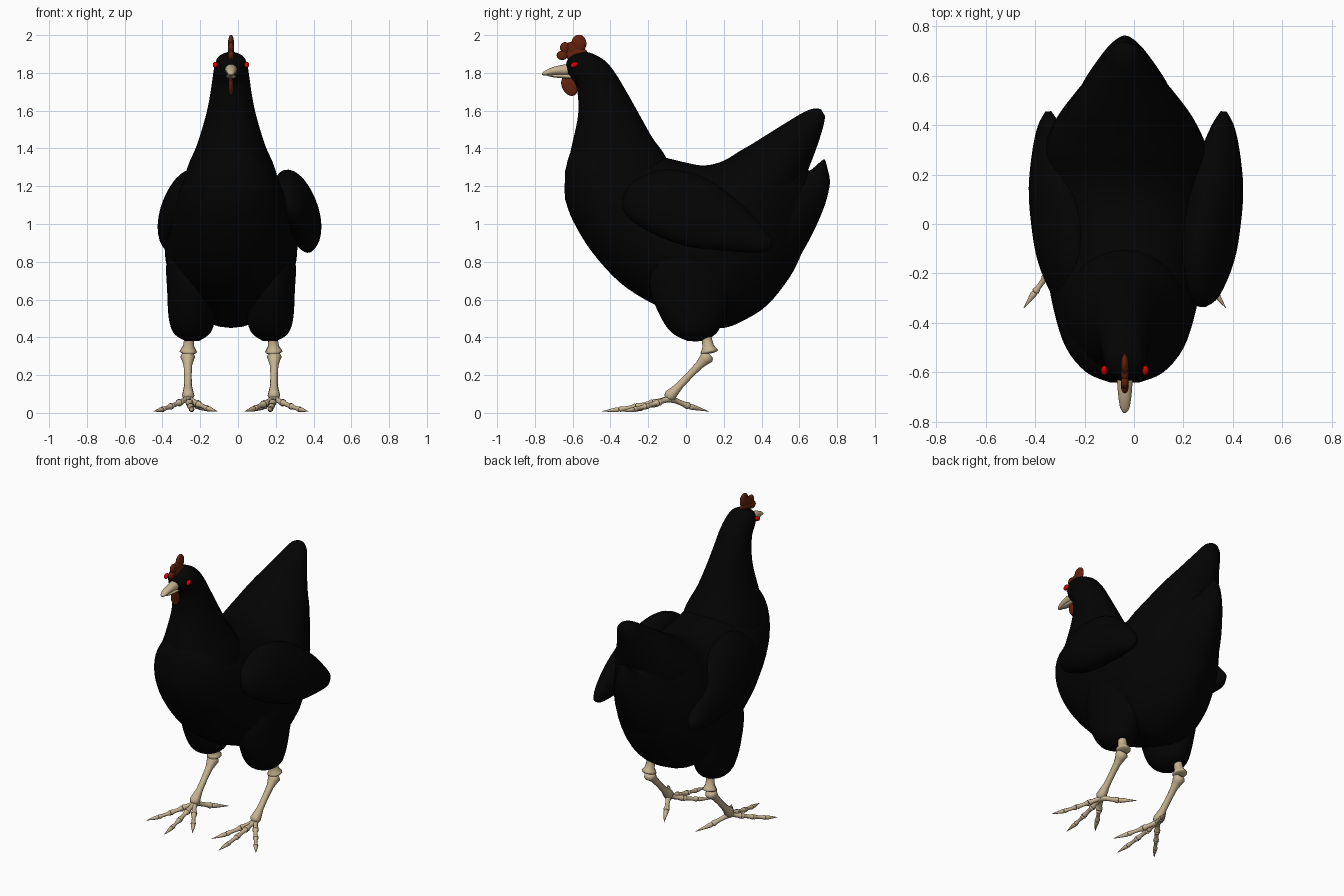
import bpy, bmesh, math
from mathutils import Vector as V

if "Cube" in bpy.data.objects:
    bpy.data.objects.remove(bpy.data.objects["Cube"])

CX = -0.037  # midline of the bird


def material(name, rgb):
    m = bpy.data.materials.new(name)
    m.use_nodes = True
    m.diffuse_color = (*rgb, 1)
    bsdf = next(n for n in m.node_tree.nodes if n.type == "BSDF_PRINCIPLED")
    bsdf.inputs["Base Color"].default_value = (*rgb, 1)
    bsdf.inputs["Roughness"].default_value = 0.8
    return m


BLACK = material("black_feather", (0.001, 0.001, 0.001))
HORN = material("pale_horn", (0.57, 0.45, 0.28))
COMB = material("dark_comb_red", (0.125, 0.016, 0.004))
RED = material("eye_red", (0.75, 0.0, 0.0))


def finish(name, bm, mat):
    bmesh.ops.recalc_face_normals(bm, faces=bm.faces)
    me = bpy.data.meshes.new(name)
    bm.to_mesh(me)
    bm.free()
    me.materials.append(mat)
    for p in me.polygons:
        p.use_smooth = True
    ob = bpy.data.objects.new(name, me)
    bpy.context.collection.objects.link(ob)
    return ob


def skin(name, rings, mat, steps=4):
    """Skin a list of rings, smoothing between them with a spline."""
    fine = []
    for i in range(len(rings) - 1):
        p0, p1 = rings[max(i - 1, 0)], rings[i]
        p2, p3 = rings[i + 1], rings[min(i + 2, len(rings) - 1)]
        for s in range(steps):
            t = s / steps
            fine.append([b + (c - a) * t / 2 + (a - b * 2.5 + c * 2 - d / 2) * t * t
                         + (b * 1.5 - a / 2 - c * 1.5 + d / 2) * t ** 3
                         for a, b, c, d in zip(p0, p1, p2, p3)])
    fine.append(rings[-1])
    bm = bmesh.new()
    vs = [[bm.verts.new(p) for p in r] for r in fine]
    n = len(vs[0])
    for r, q in zip(vs, vs[1:]):
        for k in range(n):
            bm.faces.new((r[k], r[(k + 1) % n], q[(k + 1) % n], q[k]))
    bm.faces.new(vs[0])
    bm.faces.new(vs[-1])
    return finish(name, bm, mat)


def loft(name, sections, mat, n=28, mirror=None):
    """Sections are (edge point, opposite edge point, half thickness)."""
    secs = [(V(a), V(b), w) for a, b, w in sections]
    axis = (secs[-1][0] + secs[-1][1]) - (secs[0][0] + secs[0][1])
    rings = []
    for a, b, w in secs:
        side = (b - a).cross(axis).normalized() * w
        ring = []
        for k in range(n):
            t = math.tau * k / n
            p = (a + b) / 2 + (a - b) / 2 * math.cos(t) + side * math.sin(t)
            if mirror is not None:
                p.x = 2 * mirror - p.x
            ring.append(p)
        rings.append(ring)
    return skin(name, rings, mat)


def midline(name, rows, mat, n=28):
    """Loft on the midline from rows of (y, z, opposite y, opposite z, half width)."""
    return loft(name, [((CX, a, b), (CX, c, d), w) for a, b, c, d, w in rows], mat, n)


def bone(name, p, q, r0, r1, tip=False, waist=0.75):
    """Round bone with flared ends, or a pointed claw."""
    p, q = V(p), V(q)
    rot = (q - p).to_track_quat("Z", "Y")
    if tip:
        shape = [(0, 0.7), (0.1, 1), (0.5, 0.65), (1, 0.08)]
    else:
        shape = [(0, 0.6), (0.06, 1.1), (0.25, waist), (0.7, waist), (0.93, 1.1), (1, 0.6)]
    rings = []
    for t, s in shape:
        r = s * (r0 + (r1 - r0) * t)
        rings.append([p.lerp(q, t) + rot @ V((r * math.cos(a), r * math.sin(a), 0))
                      for a in (math.tau * k / 10 for k in range(10))])
    return skin(name, rings, HORN, 2)


def blob(name, loc, size, mat, tilt=0):
    bm = bmesh.new()
    bmesh.ops.create_uvsphere(bm, u_segments=20, v_segments=12, radius=1)
    ob = finish(name, bm, mat)
    ob.location, ob.scale, ob.rotation_euler = loc, size, (tilt, 0, 0)
    return ob


# Torso: (y, bottom, top, half width)
torso = [(-.64, 1.13, 1.28, .06), (-.6, 1.02, 1.4, .155), (-.5, .855, 1.44, .238),
         (-.35, .69, 1.42, .287), (-.18, .58, 1.37, .318), (0, .5, 1.325, .345),
         (.1, .465, 1.31, .352), (.2, .45, 1.335, .35), (.3, .487, 1.395, .335),
         (.43, .57, 1.46, .275), (.55, .72, 1.46, .185), (.61, .84, 1.38, .13),
         (.66, .97, 1.25, .07)]
midline("torso", [(y, t, y, b, w) for y, b, t, w in torso], BLACK, 36)

# Neck and head in one sweep
midline("neck_and_head", [
    (-.50, .88, -.12, 1.12, .2), (-.615, 1.06, -.09, 1.27, .25), (-.643, 1.2, -.11, 1.36, .237),
    (-.612, 1.38, -.18, 1.46, .18), (-.575, 1.55, -.25, 1.585, .135),
    (-.57, 1.65, -.315, 1.7, .112), (-.585, 1.74, -.375, 1.8, .098),
    (-.63, 1.8, -.43, 1.865, .088), (-.632, 1.86, -.49, 1.9, .07),
    (-.6, 1.895, -.53, 1.912, .03)], BLACK)

# Tail: tall upper fan and short lower tuft
midline("upper_tail", [
    (.15, 1.3, .38, .9, .29), (.25, 1.36, .45, .95, .275), (.4, 1.455, .58, 1.12, .215),
    (.52, 1.53, .64, 1.27, .145), (.62, 1.59, .69, 1.4, .09), (.68, 1.612, .725, 1.51, .06),
    (.715, 1.607, .737, 1.57, .025)], BLACK)
midline("lower_tail", [
    (.46, 1.3, .52, .7, .21), (.55, 1.29, .61, .84, .165), (.645, 1.28, .68, .97, .11),
    (.7, 1.32, .735, 1.1, .065), (.73, 1.342, .76, 1.2, .03),
    (.74, 1.33, .76, 1.25, .01)], BLACK)

# Wings: (y, upper x, upper z, lower x, lower z, half thickness)
wing = [(-.335, .27, 1.14, .275, 1.08, .015), (-.29, .25, 1.215, .31, 1.02, .06),
        (-.15, .24, 1.28, .35, .94, .1), (0, .255, 1.275, .375, .885, .105),
        (.15, .285, 1.215, .385, .865, .098), (.3, .32, 1.1, .38, .852, .073),
        (.4, .345, .99, .375, .85, .043), (.455, .36, .92, .365, .88, .012)]
wing_secs = [((a, y, b), (c, y, d), w) for y, a, b, c, d, w in wing]
# Thighs: (z, front y, back y, centre x, half width)
thigh = [(.95, -.13, .24, .18, .09), (.8, -.19, .27, .175, .13), (.65, -.19, .25, .175, .126),
         (.5, -.13, .2, .17, .122), (.42, -.07, .16, .168, .095), (.38, .01, .09, .167, .035)]
thigh_secs = [((x, a, z), (x, b, z), w) for z, a, b, x, w in thigh]

# Toes: tip position and number of bones
toes = {"outer_toe": (.372, -.34, 4), "middle_toe": (.165, -.445, 4),
        "inner_toe": (.035, -.33, 3), "back_toe": (.08, .12, 2)}

for side, mirrored in (("left", False), ("right", True)):
    loft(side + "_wing", wing_secs, BLACK, mirror=0.008 if mirrored else None)
    loft(side + "_thigh", thigh_secs, BLACK, mirror=CX if mirrored else None)

    def at(x, y, z):
        return V((2 * CX - x if mirrored else x, y, z))

    # Leg bones
    bone(side + "_hock", at(.183, .1, .44), at(.19, .125, .315), .034, .044)
    bone(side + "_shank", at(.192, .125, .31), at(.19, -.1, .075), .036, .03, waist=.65)
    for toe, (tx, ty, count) in toes.items():
        base = V((.19, -.085, .08))
        tip = V((tx, ty, .008))
        # Arched chain that flattens out towards the claw
        pts = []
        for i in range(count + 1):
            t = i / count
            p = base.lerp(tip, t)
            p.z = .012 + .065 * (1 - t) ** 1.4 - .004 * t
            pts.append(at(*p))
        for i in range(count):
            r = .021 - .01 * i / count
            bone(f"{side}_{toe}_{i + 1}", pts[i], pts[i + 1], r, r * .85, i == count - 1)
    blob(side + "_eye", at(CX + .083, -.592, 1.843), (.013, .021, .014), RED, .5)

# Beak halves
midline("upper_beak", [
    (-.58, 1.85, -.58, 1.785, .034), (-.64, 1.845, -.64, 1.788, .031),
    (-.7, 1.832, -.7, 1.79, .026), (-.745, 1.812, -.745, 1.786, .018),
    (-.763, 1.798, -.763, 1.79, .005)], HORN, 16)
midline("lower_beak", [
    (-.58, 1.795, -.58, 1.768, .028), (-.66, 1.795, -.66, 1.772, .024),
    (-.71, 1.793, -.71, 1.778, .018), (-.735, 1.79, -.735, 1.784, .005)], HORN, 16)

# Comb lobes and wattle
for i, (y, z, ry, rz) in enumerate([(-.567, 1.955, .04, .047), (-.605, 1.93, .035, .035),
                                    (-.64, 1.933, .027, .03), (-.655, 1.893, .03, .025),
                                    (-.58, 1.9, .06, .04)]):
    blob(f"comb_lobe_{i + 1}", (CX, y, z), (.016, ry, rz), COMB)
blob("wattle", (CX, -.617, 1.733), (.014, .04, .058), COMB, .45)
